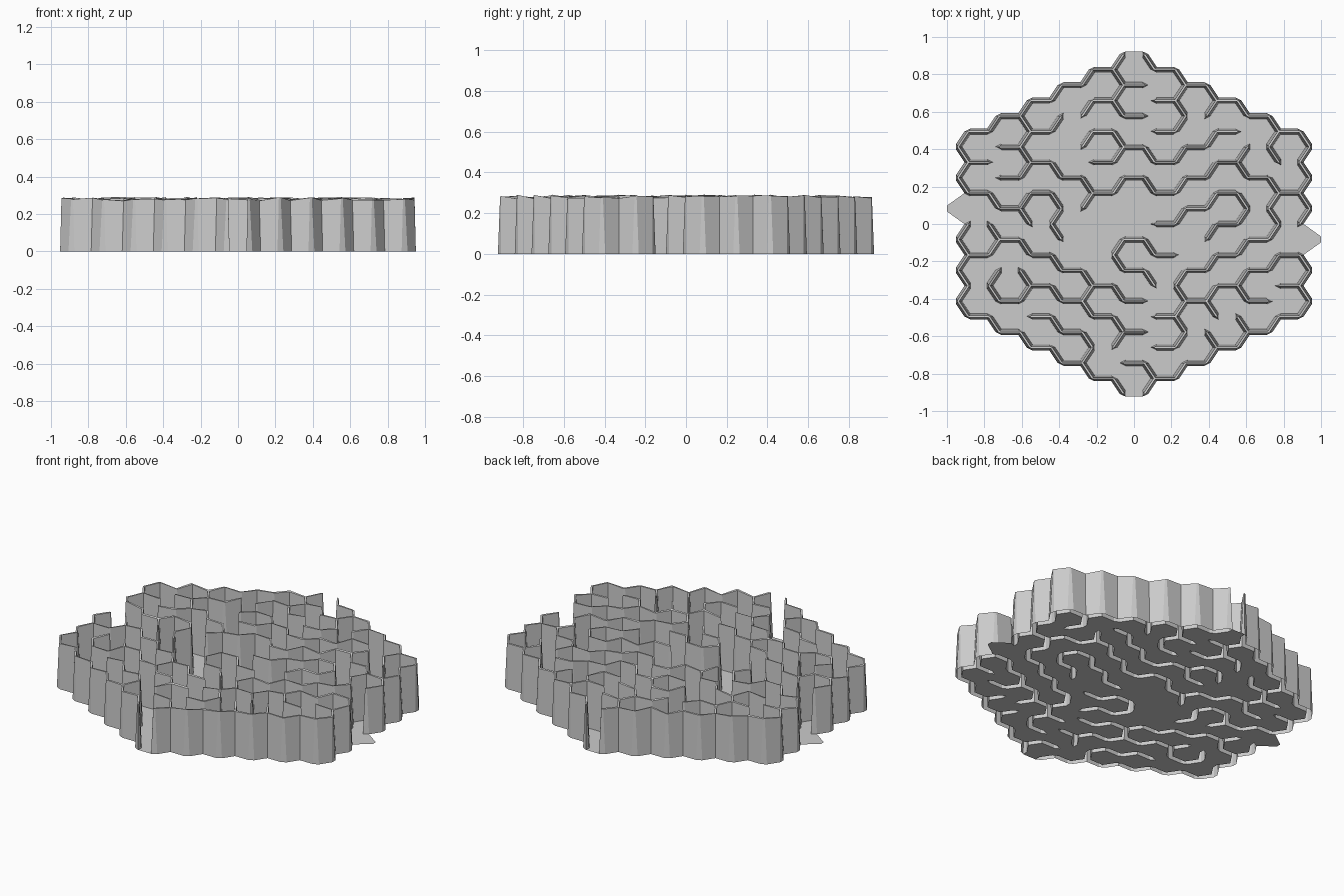
import bpy, bmesh, random
from mathutils import Vector

if "Cube" in bpy.data.objects:
    bpy.data.objects.remove(bpy.data.objects["Cube"])

random.seed(4)
DX, DY, HALF = 0.166, 0.0825, 0.0555   # column pitch, half row height, half edge
HEIGHT, FOOT, CREST = 0.28, 0.19, 0.06  # wall height, inset at floor and at crest
L, R = 'L', 'R'


# Hexagon lattice: corners are (column, level, side)
def pos(v):
    return Vector((DX * v[0] + HALF * v[2], DY * v[1], 0))


def cells_of(v):
    q, h, s = v
    return [(q, h + 1), (q + s, h), (q, h - 1)]


def step(v, move):
    q, h, s = v
    if move == 'h':
        return (q, h, -s)
    return (q + s, h + (1 if move == 'u' else -1), -s)


def real(c):
    return abs(c[0]) <= 5 and abs(c[1]) <= 10 - abs(c[0])


def ring(c):
    q, h = c
    return [(q, h + 1, -1), (q, h + 1, 1), (q + 1, h, -1),
            (q, h - 1, 1), (q, h - 1, -1), (q - 1, h, 1)]


cells = [(q, h) for q in range(-5, 6) for h in range(-10, 11)
         if (q + h) % 2 == 0 and real((q, h))]
edges = {}
for c in cells:
    r = ring(c)
    for i in range(6):
        edges[frozenset((r[i], r[(i + 1) % 6]))] = True


def shared(e):
    a, b = e
    return [c for c in cells_of(a) if c in cells_of(b)]


# Outer wall with four doorways
walls = {e for e in edges if sum(real(c) for c in shared(e)) == 1}
doors = [((0, 11, -1), 'h'), ((0, -11, -1), 'h'),
         ((-6, 1, 1), 'u'), ((-6, 1, 1), 'd'),
         ((6, -1, -1), 'u'), ((6, -1, -1), 'd')]
for v, m in doors:
    walls.discard(frozenset((v, step(v, m))))

# Inner walls: start corner, then moves (h = along, u = up, d = down)
paths = [
    # upper part
    (-1, 10, R, 'dh'), (0, 9, L, 'dhd'), (-1, 8, R, 'dh'), (2, 9, L, 'dh'),
    (1, 8, R, 'ddh'), (3, 8, L, 'd'), (5, 6, L, 'dd'), (-2, 7, L, 'dhdh'),
    (-3, 6, L, 'u'), (-3, 6, L, 'dh'), (-2, 5, R, 'uhddh'), (0, 5, L, 'hdhuhuh'),
    (-4, 5, R, 'd'), (-4, 3, L, 'huhdhdhuhdhuhuhu'), (-1, 2, L, 'd'),
    # right part
    (3, 4, R, 'dhdh'), (5, 2, L, 'dddhdhdhdd'), (1, 0, L, 'huhuhddhd'),
    (5, -2, R, 'hdhdhdhdh'), (1, -6, R, 'ddh'), (3, -4, R, 'dh'),
    (2, -5, R, 'd'), (5, -4, R, 'h'), (4, -7, L, 'u'), (3, -8, L, 'u'),
    # middle and lower part
    (-1, -2, R, 'uhdh'), (-1, -2, R, 'dhd'), (-3, -2, R, 'dhdhdh'),
    (-1, -4, L, 'ddhdh'), (0, -7, L, 'd'), (0, -9, L, 'hd'),
    # left part
    (-5, 4, L, 'h'), (-5, 2, L, 'hdhuhddd'), (-4, 1, R, 'd'), (-5, 0, R, 'd'),
    (-5, -2, L, 'huhdh'), (-4, -3, L, 'ddhuhdhd'), (-3, -4, L, 'u'),
    (-3, -6, L, 'hdhdd')]
for q, h, side, moves in paths:
    v = (q, h, -1 if side == L else 1)
    for m in moves:
        w = step(v, m)
        if frozenset((v, w)) in edges:
            walls.add(frozenset((v, w)))
        v = w

# One folded sheet: floor with hollow tapered ridges
bm = bmesh.new()
cache, crest_z = {}, {}
tips = {(-6, 1, 1): -1.0, (6, -1, -1): 1.0}


def pt(v, c, top):
    key = (v, c, bool(top))
    if key not in cache:
        centre = Vector((DX * c[0], DY * c[1], 0))
        p = pos(v).lerp(centre, CREST if top else FOOT)
        if top:
            z = crest_z.setdefault(v, HEIGHT + random.uniform(-.008, .008))
            p.z = z + random.uniform(-.003, .003)
        elif v in tips and not real(c):   # doorstep reaches outward
            p.x = tips[v]
        cache[key] = bm.verts.new(p)
    return cache[key]


def face(*vs):
    bm.faces.new(vs)


# Cell floors
for c in cells:
    face(*[pt(v, c, False) for v in reversed(ring(c))])

# Edges: a ridge where walled, a floor strip where open
for e in edges:
    a, b = sorted(e)
    c, d = shared(e)
    if e in walls:
        face(pt(a, c, 0), pt(b, c, 0), pt(b, c, 1), pt(a, c, 1))
        face(pt(a, d, 0), pt(a, d, 1), pt(b, d, 1), pt(b, d, 0))
        face(pt(a, c, 1), pt(b, c, 1), pt(b, d, 1), pt(a, d, 1))
    else:
        face(pt(a, c, 0), pt(b, c, 0), pt(b, d, 0), pt(a, d, 0))

# Corners: a raised post with end caps, or a floor triangle
for v in sorted({v for e in edges for v in e}):
    cs = cells_of(v)
    out = [frozenset((v, step(v, m))) for m in 'hud']
    up = any(e in walls for e in out)
    face(*[pt(v, c, up) for c in cs])
    if up:
        for e in out:
            if e in edges and e not in walls:
                c, d = shared(e)
                face(pt(v, c, 0), pt(v, d, 0), pt(v, d, 1), pt(v, c, 1))
            elif e not in edges:   # outer face of a boundary corner
                c, d = [k for k in cs if not real(k)]
                face(pt(v, c, 0), pt(v, d, 0), pt(v, d, 1), pt(v, c, 1))

bmesh.ops.recalc_face_normals(bm, faces=bm.faces)
if sum(f.normal.z * f.calc_area() for f in bm.faces) < 0:
    bmesh.ops.reverse_faces(bm, faces=bm.faces)
mesh = bpy.data.meshes.new("hexagon_maze")
bm.to_mesh(mesh)
bm.free()
maze = bpy.data.objects.new("hexagon_maze", mesh)
bpy.context.collection.objects.link(maze)
